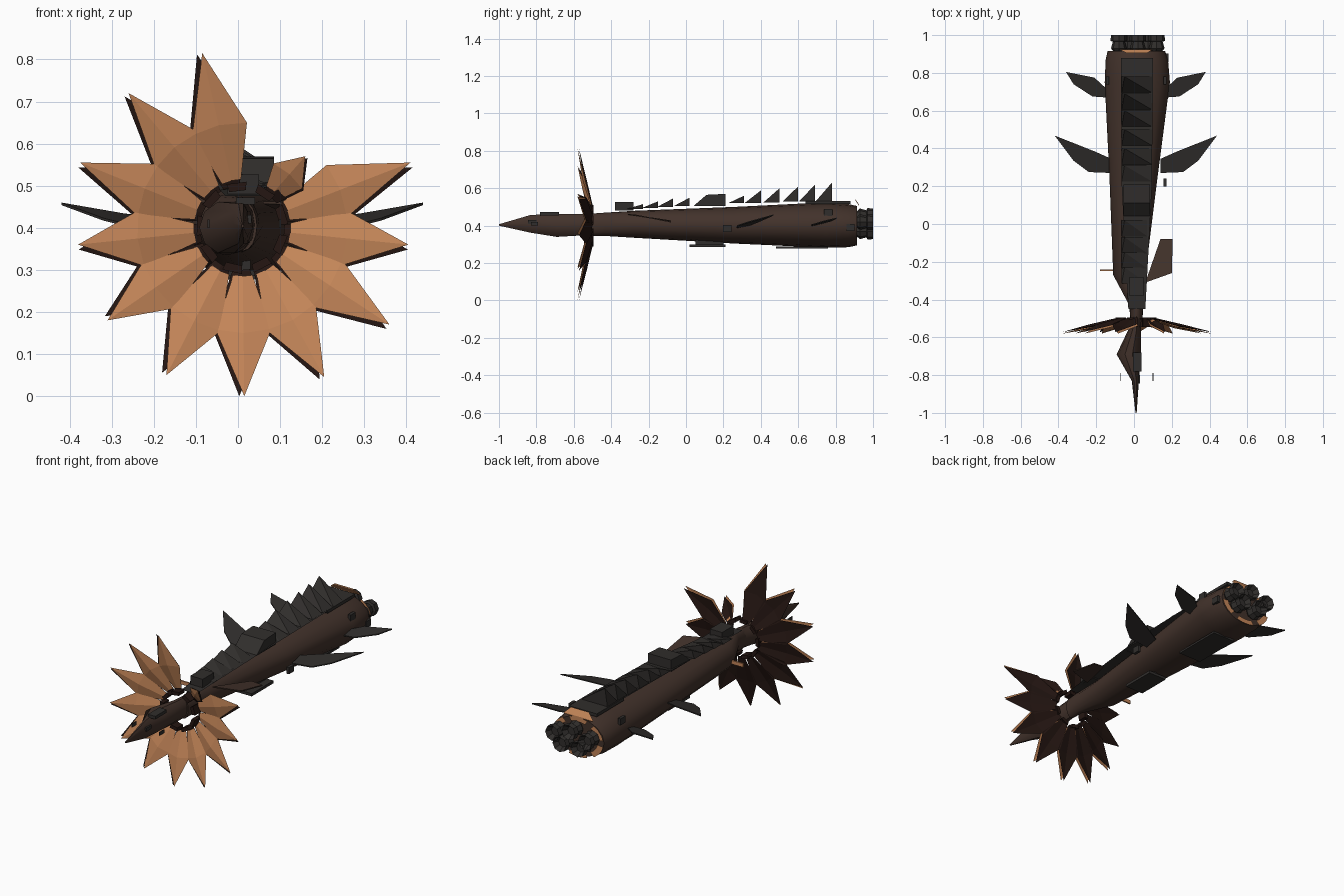
import bpy, math
from math import sin, cos, pi, atan2, hypot


def material(name, c):
    m = bpy.data.materials.new(name)
    m.diffuse_color = (*c, 1)
    return m


BROWN = material("brown_hull", (0.055, 0.032, 0.024))
COPPER = material("copper", (0.56, 0.24, 0.10))
SHADOW = material("petal_back", (0.018, 0.008, 0.006))
DARK = material("dark_metal", (0.03, 0.027, 0.025))


def mesh(name, verts, faces, mat, smooth=False):
    me = bpy.data.meshes.new(name)
    me.from_pydata(verts, [], faces)
    me.update()
    ob = bpy.data.objects.new(name, me)
    bpy.context.collection.objects.link(ob)
    me.materials.append(mat)
    if smooth:
        bpy.ops.object.select_all(action='DESELECT')
        bpy.context.view_layer.objects.active = ob
        ob.select_set(True)
        bpy.ops.object.shade_smooth_by_angle(angle=math.radians(35))
    return ob


def box(name, x, y, z, mat=DARK):
    v = [(a, b, c) for a in x for b in y for c in z]
    f = [(0, 1, 3, 2), (4, 6, 7, 5), (0, 4, 5, 1), (2, 3, 7, 6), (0, 2, 6, 4), (1, 5, 7, 3)]
    return mesh(name, v, f, mat)


def plate(name, pts, mat=DARK, t=0.006):
    n = len(pts)
    v = [(x, y, z + t / 2) for x, y, z in pts] + [(x, y, z - t / 2) for x, y, z in pts]
    f = [tuple(range(n)), tuple(range(2 * n - 1, n - 1, -1))]
    f += [(i, i + n, (i + 1) % n + n, (i + 1) % n) for i in range(n)]
    return mesh(name, v, f, mat)


def loft(name, rings, mat, n=16):
    # each ring: y, left, right, bottom, top
    v, f = [], []
    for y, l, r, b, t in rings:
        for k in range(n):
            a = 2 * pi * k / n
            v.append(((l + r) / 2 + (r - l) / 2 * cos(a), y, (b + t) / 2 + (t - b) / 2 * sin(a)))
    for i in range(len(rings) - 1):
        for k in range(n):
            j = (k + 1) % n
            f.append((i * n + k, i * n + j, i * n + n + j, i * n + n + k))
    f.append(tuple(range(n - 1, -1, -1)))
    f.append(tuple(range(len(v) - n, len(v))))
    return mesh(name, v, f, mat, True)


# long tapered hull, slim neck and pointed nose
loft("hull", [
    (-0.50, -0.02, 0.045, 0.345, 0.465), (-0.43, -0.025, 0.05, 0.345, 0.47),
    (-0.27, -0.11, 0.06, 0.335, 0.48), (0.25, -0.13, 0.125, 0.305, 0.50),
    (0.75, -0.155, 0.19, 0.282, 0.525), (0.87, -0.15, 0.18, 0.285, 0.515),
    (0.915, -0.14, 0.165, 0.295, 0.505)], BROWN)
loft("nose", [
    (-1.0, 0.008, 0.014, 0.40, 0.408), (-0.83, -0.012, 0.026, 0.36, 0.46),
    (-0.69, -0.092, 0.036, 0.337, 0.465), (-0.56, -0.03, 0.036, 0.345, 0.465),
    (-0.49, -0.02, 0.04, 0.35, 0.465)], BROWN, 10)
box("nose_hatch", (-0.005, 0.04), (-0.78, -0.68), (0.455, 0.472))
box("nose_vent", (0.012, 0.032), (-0.845, -0.80), (0.41, 0.43))
for x in (-0.07, 0.10):
    box("nose_antenna", (x - 0.002, x + 0.002), (-0.83, -0.79), (0.40, 0.42))

# starburst of curved petals, copper in front and dark behind
CX, CZ = 0.01, 0.40
TIPS = [(-0.085, 0.815), (-0.26, 0.72), (-0.375, 0.555), (-0.38, 0.36), (-0.31, 0.18),
        (-0.17, 0.05), (0.015, 0.0), (0.205, 0.045), (0.36, 0.17), (0.405, 0.36),
        (0.41, 0.555), (0.16, 0.57)]


def petal(name, tip, mat, dy, turn, root):
    r = hypot(tip[0] - CX, tip[1] - CZ)
    a = atan2(tip[1] - CZ, tip[0] - CX) + turn
    rs = min(0.25, 0.75 * r)

    def p(rad, da, y):
        return (CX + rad * cos(a + da), y + dy, CZ + rad * sin(a + da))
    v = [p(root, -0.20, -0.505), p(root, 0.20, -0.505), p(rs, -0.27, -0.54), p(rs, 0, -0.553),
         p(rs, 0.27, -0.54), p(r, 0, -0.58), p(root, 0, -0.512)]
    mesh(name, v, [(0, 2, 3, 6), (6, 3, 4, 1), (2, 5, 3), (3, 5, 4)], mat)


for i, t in enumerate(TIPS):
    petal("petal_front", t, COPPER, 0, 0.0, 0.115)
    petal("petal_back", t, SHADOW, 0.008, 0.03 if i < 4 else -0.03, 0.10)

# broken dark collar behind the petals
for k in range(9):
    a = 2 * pi * k / 9 + 0.3
    v = []
    for y in (-0.545, -0.495):
        for r in (0.09, 0.11):
            for d in (-0.22, 0.22):
                v.append((CX + r * cos(a + d), y, CZ + r * sin(a + d)))
    mesh("collar_segment", v, [(0, 1, 3, 2), (4, 6, 7, 5), (0, 4, 5, 1),
                               (2, 3, 7, 6), (0, 2, 6, 4), (1, 5, 7, 3)], SHADOW)

# spine strip along the top
mesh("spine_strip", [(-0.03, -0.45, 0.475), (0.06, -0.45, 0.475), (0.095, 0.2, 0.518),
                     (0.10, 0.88, 0.530), (-0.07, 0.88, 0.530), (-0.065, 0.2, 0.518)],
     [(0, 1, 2, 5), (5, 2, 3, 4)], DARK)
# saw-tooth spikes: rear edge y, base z, peak z
for y, b, h in [(0.78, 0.532, 0.63), (0.69, 0.53, 0.62), (0.60, 0.528, 0.61), (0.50, 0.525, 0.60),
                (0.40, 0.522, 0.588), (0.31, 0.52, 0.56), (0.02, 0.505, 0.55),
                (-0.07, 0.50, 0.545), (-0.15, 0.495, 0.53), (-0.23, 0.49, 0.515)]:
    l, r = -0.065, (0.095 if y > 0.2 else 0.07)
    mesh("spine_spike", [(l, y - 0.085, b), (r, y - 0.085, b), (r, y, b), (l, y, b),
                         (-0.05, y, h)], [(3, 2, 1, 0), (0, 1, 4), (1, 2, 4), (2, 3, 4), (3, 0, 4)], DARK)
mesh("spine_block", [(x, y, z) for x in (-0.055, 0.085)
                     for y, z in ((0.04, 0.505), (0.21, 0.505), (0.21, 0.57), (0.11, 0.565))],
     [(0, 1, 2, 3), (7, 6, 5, 4), (0, 4, 5, 1), (1, 5, 6, 2), (2, 6, 7, 3), (3, 7, 4, 0)], DARK)
box("spine_front_block", (-0.025, 0.05), (-0.38, -0.28), (0.48, 0.527))
box("spine_rear_deck", (-0.07, 0.10), (0.64, 0.88), (0.515, 0.532))

# side fins, similar on each side
for s in (1, -1):
    o = 0.02 if s > 0 else 0.0
    rear = [(0.15, 0.67, 0.40), (0.15, 0.72, 0.412), (0.21, 0.775, 0.425), (0.36, 0.805, 0.44),
            (0.32, 0.74, 0.425), (0.22, 0.675, 0.405)]
    front = [(0.12, 0.27, 0.39), (0.12, 0.345, 0.405), (0.21, 0.385, 0.42), (0.42, 0.468, 0.457),
             (0.32, 0.335, 0.42), (0.24, 0.275, 0.40)]
    plate("rear_fin", [(s * (x + o), y, z) for x, y, z in rear])
    plate("front_fin", [(s * (x + o), y, z) for x, y, z in front])
plate("loose_flap", [(0.06, -0.31, 0.46), (0.20, -0.26, 0.455), (0.205, -0.08, 0.42),
                     (0.14, -0.08, 0.425)], BROWN)
box("left_bracket", (-0.18, -0.10), (-0.25, -0.242), (0.39, 0.41), COPPER)

# belly plates and small hull hatches
box("belly_plate_front", (-0.04, 0.07), (0.02, 0.21), (0.285, 0.30))
box("belly_plate_rear", (-0.05, 0.09), (0.48, 0.76), (0.277, 0.288))
box("belly_post", (0.01, 0.03), (0.05, 0.20), (0.29, 0.325))
for name, x, y, z in [("right_hatch", 0.165, 0.76, 0.47), ("right_rear_hatch", 0.175, 0.88, 0.39),
                      ("left_hatch", -0.14, 0.76, 0.47), ("side_box", 0.165, 0.22, 0.385)]:
    box(name, (x - 0.008, x + 0.008), (y - 0.022, y + 0.022), (z - 0.018, z + 0.018))

# copper rear rim, drawn as separate arc plates
for k in range(6):
    a0 = pi / 3 * k + 0.15
    v = []
    for r in (0.78, 1.02):
        for j in range(4):
            a = a0 + j * 0.25
            v.append((0.0125 + 0.1525 * r * cos(a), 0.925, 0.40 + 0.108 * r * sin(a)))
    mesh("rear_rim", v, [(i, i + 1, i + 5, i + 4) for i in range(3)], COPPER)
plate("rear_crest", [(-0.04, 0.905, 0.54), (0.07, 0.905, 0.54), (0.10, 0.925, 0.51),
                     (-0.08, 0.925, 0.51)], COPPER)

# engine nozzles
for x, z in [(-0.08, 0.42), (0.02, 0.45), (0.12, 0.42), (-0.035, 0.37), (0.075, 0.37)]:
    prof = [(0.91, 0.025), (0.93, 0.042), (0.965, 0.032), (0.97, 0.044), (1.0, 0.042), (0.97, 0.025)]
    v = [(x + r * cos(pi / 4 * k), y, z + r * sin(pi / 4 * k)) for y, r in prof for k in range(8)]
    f = [(i * 8 + k, i * 8 + (k + 1) % 8, i * 8 + 8 + (k + 1) % 8, i * 8 + 8 + k)
         for i in range(5) for k in range(8)]
    mesh("engine_nozzle", v, f + [tuple(range(40, 48))], DARK)
